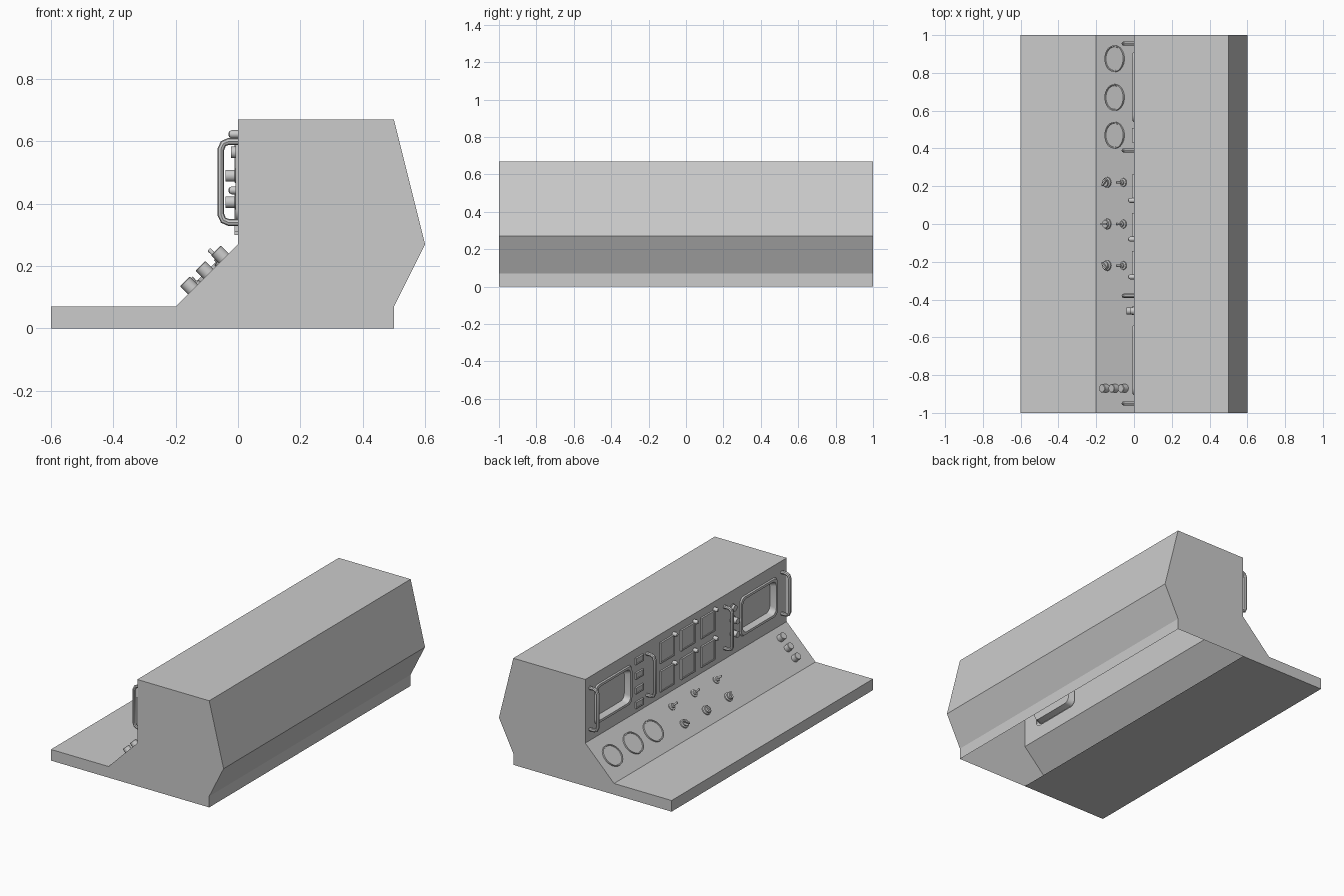
import bpy, bmesh, math
from mathutils import Matrix, Vector

cube = bpy.data.objects.get("Cube")
if cube:
    bpy.data.objects.remove(cube, do_unlink=True)

grey = bpy.data.materials.new("plain grey")
grey.use_nodes = True
grey.diffuse_color = (0.6, 0.6, 0.6, 1)
grey.node_tree.nodes["Principled BSDF"].inputs["Base Color"].default_value = (0.6, 0.6, 0.6, 1)
parts = []


def frame(origin, up):
    """Local x runs along the desk, y climbs the surface, z points out of it."""
    side, up = Vector((0, -1, 0)), Vector(up).normalized()
    m = Matrix((side, up, side.cross(up))).transposed().to_4x4()
    return Matrix.Translation(origin) @ m


def on_panel(y, z):
    return frame((0, y, z), (0, 0, 1))


def on_slope(y, x):
    return frame((x, y, x + 0.27), (1, 0, 1))


def add(name, bm, matrix=Matrix()):
    mesh = bpy.data.meshes.new(name)
    bm.to_mesh(mesh)
    bm.free()
    mesh.materials.append(grey)
    ob = bpy.data.objects.new(name, mesh)
    ob.matrix_world = matrix
    bpy.context.collection.objects.link(ob)
    parts.append(ob)
    return ob


def loft(name, rings, matrix):
    """Join equal rings of points with quads and cap the last ring."""
    bm = bmesh.new()
    loops = [[bm.verts.new(p) for p in ring] for ring in rings]
    n = len(loops[0])
    for a, b in zip(loops, loops[1:]):
        for i in range(n):
            j = (i + 1) % n
            bm.faces.new((a[i], a[j], b[j], b[i]))
    bm.faces.new(loops[-1])
    return add(name, bm, matrix)


def turned(name, matrix, profile, sides=20):
    turns = [2 * math.pi * i / sides for i in range(sides)]
    rings = [[(r * math.cos(t), r * math.sin(t), h) for t in turns] for r, h in profile]
    return loft(name, rings, matrix)


def rounded(hw, hh, h, r=0.035, steps=5):
    pts = []
    for k, (sx, sy) in enumerate(((1, 1), (-1, 1), (-1, -1), (1, -1))):
        for i in range(steps + 1):
            t = math.pi / 2 * (k + i / steps)
            pts.append((sx * (hw - r) + r * math.cos(t), sy * (hh - r) + r * math.sin(t), h))
    return pts


def plate(name, matrix, w, h, depth, lip):
    """Thin plate with a shallow inset face."""
    def ring(cut, z):
        a, b = w / 2 - cut, h / 2 - cut
        return [(-a, -b, z), (a, -b, z), (a, b, z), (-a, b, z)]
    return loft(name, [ring(0, 0), ring(0, depth), ring(lip, depth), ring(lip, depth * 0.6)], matrix)


# Cabinet shell: swept side outline, open under the rear and at the panel
outline = [(0, 0), (-0.6, 0), (-0.6, 0.07), (-0.2, 0.07), (0, 0.27), (0, 0.67),
           (0.5, 0.67), (0.6, 0.27), (0.5, 0.07), (0.5, 0)]
bm = bmesh.new()
near = [bm.verts.new((x, -1, z)) for x, z in outline]
far = [bm.verts.new((x, 1, z)) for x, z in outline]
for i in range(len(outline) - 1):
    if i != 4:
        bm.faces.new((near[i], near[i + 1], far[i + 1], far[i]))
bm.faces.new(near)
bm.faces.new(far[::-1])
bmesh.ops.recalc_face_normals(bm, faces=bm.faces)
add("cabinet", bm)

# Instrument panel with two screen openings
SCREENS, MID = (0.725, -0.72), 0.47
bm = bmesh.new()
borders = [[(-1, -0.2, 0), (1, -0.2, 0), (1, 0.2, 0), (-1, 0.2, 0)]]
for y in SCREENS:
    borders.append([(px - y, py, 0) for px, py, _ in rounded(0.175, 0.115, 0)])
edges = []
for border in borders:
    vs = [bm.verts.new(p) for p in border]
    edges += [bm.edges.new((v, vs[(i + 1) % len(vs)])) for i, v in enumerate(vs)]
bmesh.ops.triangle_fill(bm, edges=edges, use_beauty=True, normal=(0, 0, 1))
add("instrument_panel", bm, on_panel(0, MID))

# Recessed screens with a raised rim
for y in SCREENS:
    loft("screen", [rounded(0.185, 0.125, 0), rounded(0.18, 0.12, 0.008),
                    rounded(0.165, 0.105, 0.008), rounded(0.155, 0.095, -0.03)],
         on_panel(y, MID))

# Grab handles
for y in (0.955, 0.39, -0.38, -0.95):
    curve = bpy.data.curves.new("handle", "CURVE")
    curve.dimensions = "3D"
    curve.bevel_depth, curve.bevel_resolution = 0.011, 2
    half = [(0.13, 0), (0.13, 0.03), (0.123, 0.047), (0.105, 0.055)]
    path = half + [(-v, h) for v, h in reversed(half)]
    spline = curve.splines.new("POLY")
    spline.points.add(len(path) - 1)
    for p, (v, h) in zip(spline.points, path):
        p.co = (0, v, h, 1)
    tube = bpy.data.objects.new("handle_path", curve)
    bpy.context.collection.objects.link(tube)
    bm = bmesh.new()
    bm.from_mesh(tube.to_mesh())
    tube.to_mesh_clear()
    bpy.data.objects.remove(tube)
    add("handle", bm, on_panel(y, MID))

# Square displays, each with a lamp at its upper corner
lamp = [(0.013, 0), (0.013, 0.02), (0.009, 0.028), (0.003, 0.031)]
for y in (0.195, -0.01, -0.21):
    for z in (0.555, 0.375):
        plate("display", on_panel(y, z), 0.135, 0.13, 0.011, 0.008)
        turned("lamp", on_panel(y - 0.07, z + 0.068), lamp, 12)

# Column of small buttons
for i in range(4):
    plate("button", on_panel(0.47, 0.595 - i * 0.092), 0.075, 0.04, 0.011, 0.006)

# Column of panel knobs
for z, length in ((0.565, 0.022), (0.49, 0.04), (0.405, 0.04)):
    turned("panel_knob", on_panel(-0.46, z),
           [(0.023, 0), (0.023, length * 0.25), (0.019, length * 0.3), (0.019, length)])

# Round dials on the slope
for y in (0.875, 0.67, 0.47):
    turned("dial", on_slope(y, -0.1),
           [(0.07, 0), (0.07, 0.01), (0.064, 0.01), (0.062, 0.006)], 32)

# Rotary selectors and toggle switches
for y, angle in ((0.22, 45), (0, 0), (-0.22, -40)):
    base = on_slope(y, -0.14)
    turned("selector", base, [(0.028, 0), (0.028, 0.008), (0.021, 0.012), (0.021, 0.02)])
    bm = bmesh.new()
    bmesh.ops.create_cube(bm, size=1, matrix=Matrix.Diagonal((0.01, 0.044, 0.012, 1)))
    add("selector_grip", bm,
        base @ Matrix.Translation((0, 0, 0.024)) @ Matrix.Rotation(math.radians(angle), 4, "Z"))
    turned("toggle", on_slope(y, -0.055),
           [(0.023, 0), (0.023, 0.006), (0.013, 0.008), (0.013, 0.018),
            (0.005, 0.02), (0.007, 0.05), (0.004, 0.055)], 12)

# Row of slope knobs
for x in (-0.145, -0.095, -0.045):
    turned("slope_knob", on_slope(-0.87, x), [(0.022, 0), (0.022, 0.034), (0.02, 0.036)])

# Smooth the round parts, keep hard edges
for ob in bpy.context.selected_objects:
    ob.select_set(False)
for ob in parts:
    ob.select_set(ob.name.split(".")[0] not in ("cabinet", "instrument_panel"))
bpy.context.view_layer.objects.active = parts[-1]
bpy.ops.object.shade_smooth_by_angle(angle=math.radians(35))
